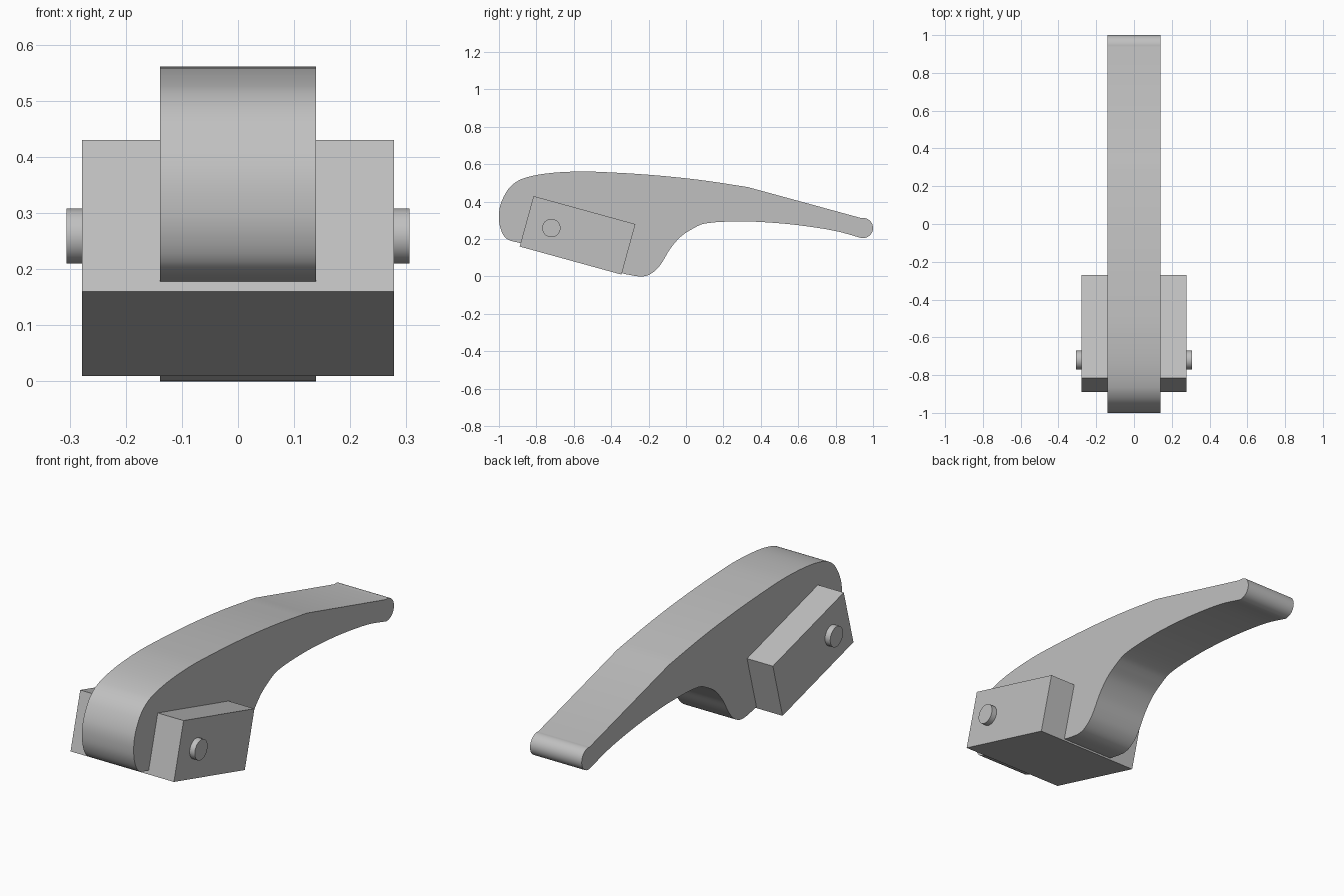
import bpy, bmesh, math
from mathutils import Vector

cube = bpy.data.objects.get("Cube")
if cube:
    bpy.data.objects.remove(cube, do_unlink=True)

grey = bpy.data.materials.new("satin_grey")
grey.use_nodes = True
colour = (0.53, 0.53, 0.53, 1)
grey.diffuse_color = colour
grey.node_tree.nodes["Principled BSDF"].inputs["Base Color"].default_value = colour


def finish(obj, name, smooth=True):
    """Name the part, colour it and shade it."""
    obj.name = obj.data.name = name
    obj.data.materials.append(grey)
    bpy.ops.object.select_all(action='DESELECT')
    obj.select_set(True)
    bpy.context.view_layer.objects.active = obj
    if smooth:
        bpy.ops.object.shade_smooth_by_angle(angle=math.radians(30))
    return obj


def smooth_run(points, steps=4):
    """Sample a smooth curve through the points, leaving out the last one."""
    p = [Vector(q) for q in points]
    p = [2 * p[0] - p[1]] + p + [2 * p[-1] - p[-2]]
    out = []
    for a, b, c, d in zip(p, p[1:], p[2:], p[3:]):
        # Tangents are scaled to each chord so uneven spacing stays smooth
        chord = (c - b).length
        m1 = (c - a).normalized() * chord
        m2 = (d - b).normalized() * chord
        for i in range(steps):
            t = i / steps
            out.append(b * (2*t**3 - 3*t**2 + 1) + m1 * (t**3 - 2*t**2 + t)
                       + c * (3*t**2 - 2*t**3) + m2 * (t**3 - t**2))
    return out


def extrude_profile(name, outline, half_width):
    """Extrude a side outline (y, z) evenly to both sides of x = 0."""
    bm = bmesh.new()
    face = bm.faces.new([bm.verts.new((-half_width, y, z)) for y, z in outline])
    side = bmesh.ops.extrude_face_region(bm, geom=[face])
    verts = [v for v in side["geom"] if isinstance(v, bmesh.types.BMVert)]
    bmesh.ops.translate(bm, verts=verts, vec=(2 * half_width, 0, 0))
    bmesh.ops.recalc_face_normals(bm, faces=bm.faces)
    mesh = bpy.data.meshes.new(name)
    bm.to_mesh(mesh)
    bm.free()
    obj = bpy.data.objects.new(name, mesh)
    bpy.context.collection.objects.link(obj)
    return finish(obj, name)


# Lever: rounded nose and long back, round tip, hooked underside
nose_and_back = [(-.885, .178), (-.96, .202), (-.993, .26), (-1, .33), (-.99, .39),
                 (-.957, .457), (-.92, .497), (-.865, .526), (-.75, .55),
                 (-.59, .561), (-.46, .559), (-.19, .543), (.075, .516), (.33, .478)]
tip_centre, tip_radius = Vector((.946, .259)), .054
tip = [tip_centre + tip_radius * Vector((math.cos(a), math.sin(a)))
       for a in (math.radians(100 - 10 * i) for i in range(20))]
underside = [(.94, .205), (.8, .243), (.61, .273), (.45, .288), (.3, .294), (.1, .283),
             (.02, .246), (-.03, .211), (-.085, .147), (-.123, .083),
             (-.155, .04), (-.2, .008), (-.246, 0), (-.326, .013)]
outline = (smooth_run(nose_and_back) + [Vector(nose_and_back[-1])] + tip
           + smooth_run(underside) + [Vector(underside[-1])])
extrude_profile("lever", outline, .139)

# Pivot block set across the lever, tilted down to the back
bpy.ops.mesh.primitive_cube_add(size=1, location=(0, -.58, .22))
block = bpy.context.object
block.scale = (.556, .565, .28)
block.rotation_euler.x = math.radians(-15.4)
finish(block, "pivot_block", smooth=False)

# Pivot pin through the block
bpy.ops.mesh.primitive_cylinder_add(vertices=48, radius=.049, depth=.612,
                                    location=(0, -.72, .259),
                                    rotation=(0, math.pi / 2, 0))
finish(bpy.context.object, "pivot_pin")
